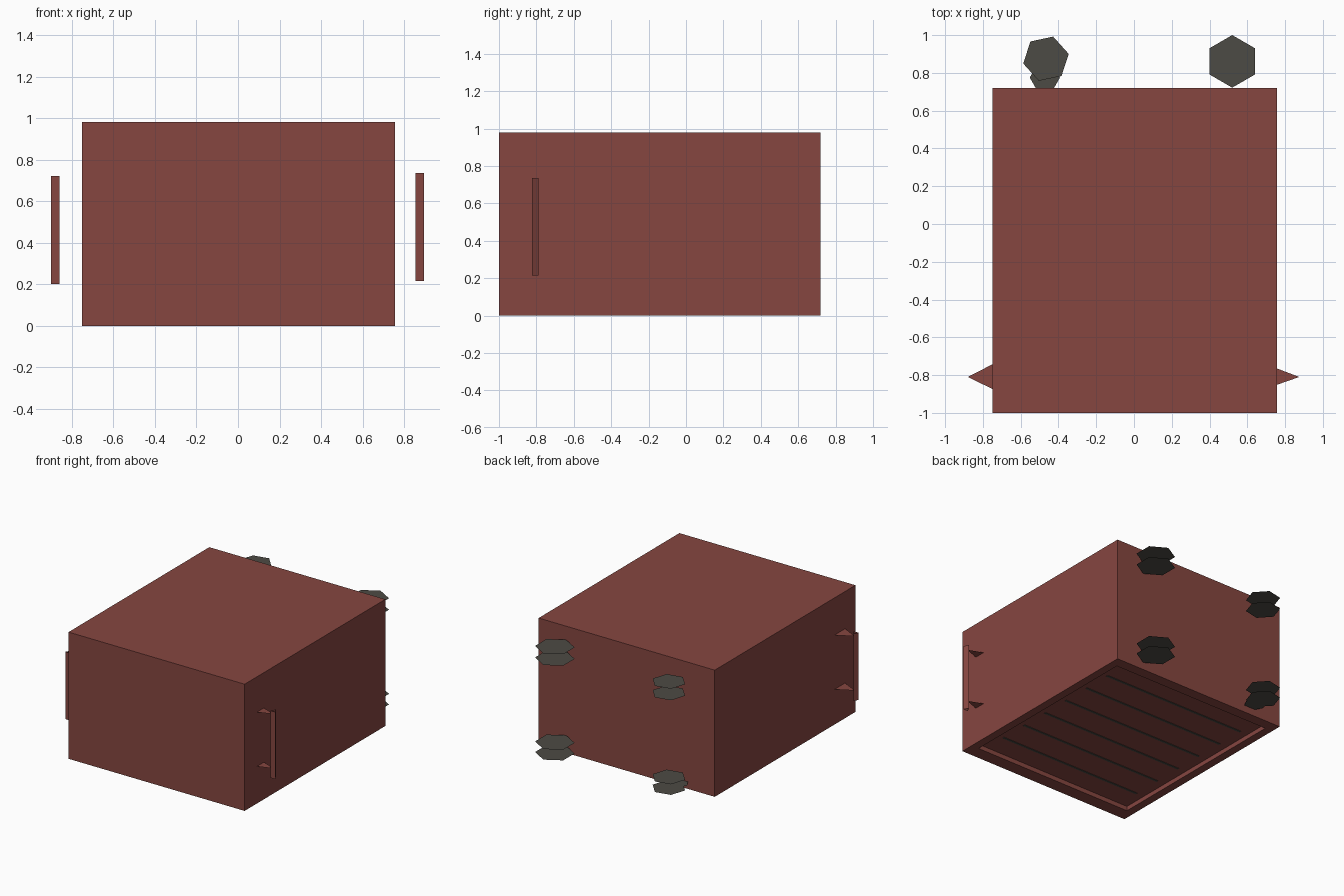
import bpy, bmesh, math
from mathutils import Matrix

if "Cube" in bpy.data.objects:
    bpy.data.objects.remove(bpy.data.objects["Cube"])


def material(name, rgb):
    m = bpy.data.materials.new(name)
    m.diffuse_color = (*rgb, 1)
    m.use_nodes = True
    m.node_tree.nodes["Principled BSDF"].inputs["Base Color"].default_value = m.diffuse_color
    return m


RED = material("brick red", (0.238, 0.061, 0.051))
GREY = material("dark warm grey", (0.073, 0.069, 0.058))


def finish(bm, name, mat):
    me = bpy.data.meshes.new(name)
    bm.to_mesh(me)
    bm.free()
    me.materials.append(mat)
    ob = bpy.data.objects.new(name, me)
    bpy.context.collection.objects.link(ob)
    return ob


def box(name, lo, hi, mat, recess=None):
    bm = bmesh.new()
    bmesh.ops.create_cube(bm, size=1)
    for v in bm.verts:
        v.co = [(a + b) / 2 + c * (b - a) for a, b, c in zip(lo, hi, v.co)]
    if recess:
        margin, depth = recess
        bm.normal_update()
        bottom = min(bm.faces, key=lambda f: f.normal.z)
        bmesh.ops.inset_region(bm, faces=[bottom], thickness=margin)
        # the front rim is a little wider than the others
        for v in bottom.verts:
            v.co.y += 0.04 if v.co.y < 0 else -0.02
        new = bmesh.ops.extrude_discrete_faces(bm, faces=[bottom])["faces"][0]
        for v in new.verts:
            v.co.z += depth
    return finish(bm, name, mat)


def polygon(name, points, z, mat):
    bm = bmesh.new()
    bm.faces.new([bm.verts.new((x, y, z)) for x, y in points])
    bmesh.ops.recalc_face_normals(bm, faces=bm.faces)
    bm.normal_update()
    for f in bm.faces:
        if f.normal.z < 0:
            f.normal_flip()
    return finish(bm, name, mat)


def hexagon(name, x, y, z, r, turn):
    pts = [(x + r * math.cos(math.radians(turn + 60 * i)),
            y + r * math.sin(math.radians(turn + 60 * i))) for i in range(6)]
    return polygon(name, pts, z, GREY)


# main case with a shallow recess underneath
box("case_body", (-0.75, -1.0, 0.0), (0.757, 0.72, 0.98), RED, recess=(0.09, 0.035))

# thin dark lines across the recess floor
for i in range(6):
    y = -0.72 + i * 0.23
    box("floor_line", (-0.62, y, 0.032), (0.62, y + 0.018, 0.036), GREY)

# four wheels on the back, each a pair of flat hexagonal discs
for level, zs in (("lower", (0.055, 0.137)), ("upper", (0.787, 0.876))):
    for z in zs:
        hexagon(level + "_right_wheel_disc", 0.52, 0.861, z, 0.139, 30)
        hexagon(level + "_left_wheel_disc", -0.466, 0.875, z, 0.123, 12)
# small disc between the lower left wheel and the case
hexagon("lower_left_wheel_hub", -0.472, 0.775, 0.055, 0.08, 0)

# side handles: a thin triangular bar on two flat brackets
for side, wall, bar_x, half, z0, z1 in (("left", -0.75, -0.88, 0.065, 0.20, 0.72),
                                        ("right", 0.757, 0.875, 0.043, 0.215, 0.735)):
    bm = bmesh.new()
    bmesh.ops.create_cone(bm, cap_ends=False, segments=3, radius1=0.024, radius2=0.024,
                          depth=z1 - z0,
                          matrix=Matrix.Translation((bar_x, -0.812, (z0 + z1) / 2)))
    finish(bm, side + "_handle_bar", RED)
    for z in (z0 + 0.072, z1 - 0.028):
        polygon(side + "_handle_bracket",
                [(wall, -0.808 - half), (bar_x, -0.81), (wall, -0.808 + half)], z, RED)
